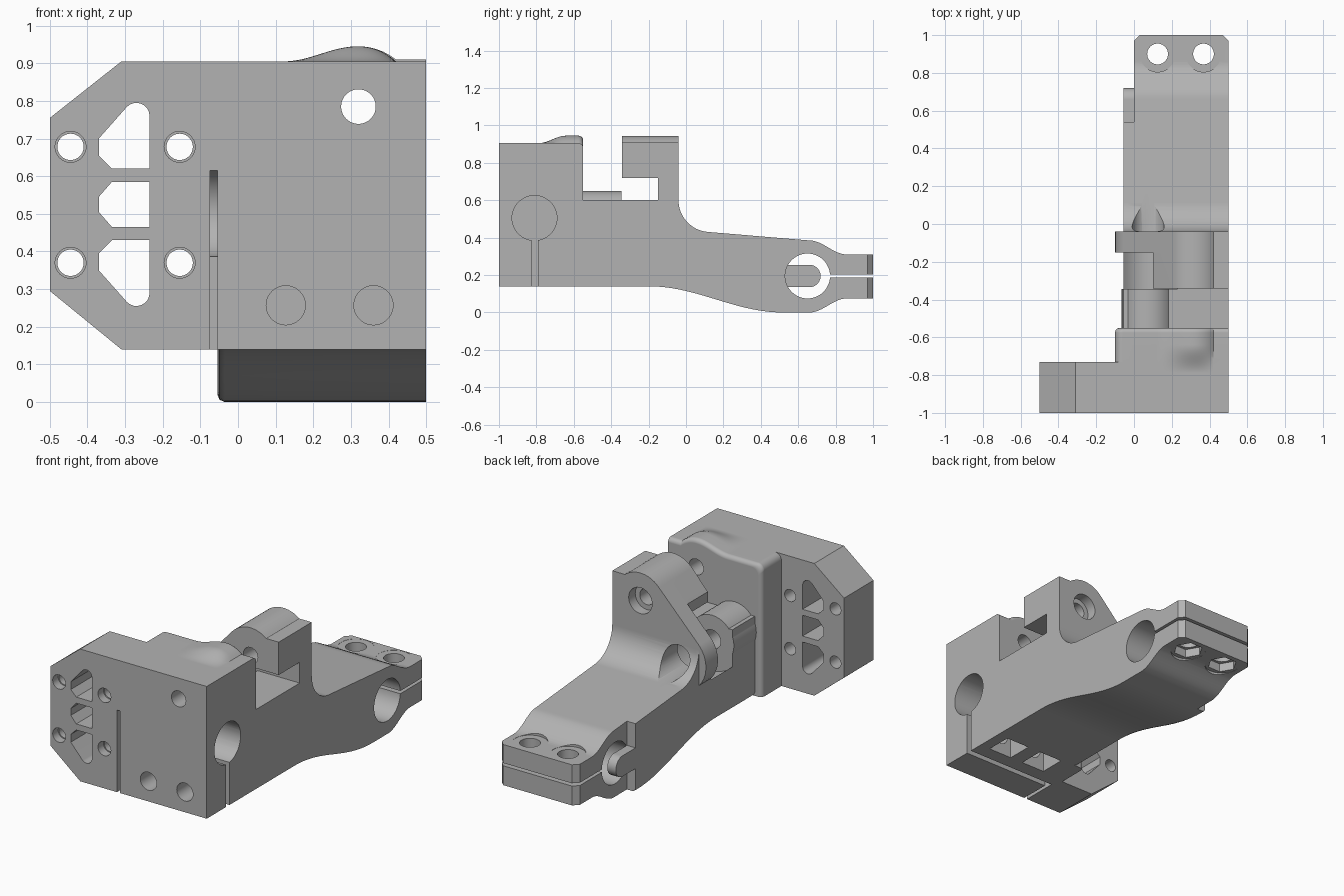
import bpy, bmesh
from math import sin, cos, pi, radians, sqrt

old = bpy.data.objects.get("Cube")
if old:
    bpy.data.objects.remove(old, do_unlink=True)

grey = bpy.data.materials.new("machined_grey")
grey.use_nodes = True
grey.diffuse_color = (0.45, 0.45, 0.45, 1)
grey.node_tree.nodes["Principled BSDF"].inputs["Base Color"].default_value = (0.45, 0.45, 0.45, 1)

PLACE = {"x": lambda a, b, t: (t, a, b),
         "y": lambda a, b, t: (a, t, b),
         "z": lambda a, b, t: (a, b, t)}


def loft(name, axis, sections):
    """Solid through matching 2D outlines: sections = [(position, points), ...]"""
    bm = bmesh.new()
    rings = [[bm.verts.new(PLACE[axis](a, b, t)) for a, b in pts] for t, pts in sections]
    for r, s in zip(rings, rings[1:]):
        for i in range(len(r)):
            j = (i + 1) % len(r)
            bm.faces.new((r[i], r[j], s[j], s[i]))
    bm.faces.new(rings[0])
    bm.faces.new(rings[-1])
    bmesh.ops.recalc_face_normals(bm, faces=bm.faces)
    mesh = bpy.data.meshes.new(name)
    bm.to_mesh(mesh)
    bm.free()
    mesh.materials.append(grey)
    ob = bpy.data.objects.new(name, mesh)
    bpy.context.collection.objects.link(ob)
    return ob


def prism(name, axis, pts, lo, hi):
    return loft(name, axis, [(lo, pts), (hi, pts)])


def arc(cx, cy, r, start, end, n=12):
    return [(cx + r * cos(radians(start + (end - start) * i / n)),
             cy + r * sin(radians(start + (end - start) * i / n))) for i in range(n + 1)]


def ease(p, q, n=12):
    """S-shaped run of points from p to q"""
    return [(p[0] + (q[0] - p[0]) * i / n,
             p[1] + (q[1] - p[1]) * (1 - cos(pi * i / n)) / 2) for i in range(n + 1)]


def rod(axis, a, b, r, lo, hi, n=40):
    return prism("rod", axis, arc(a, b, r, 0, 360, n)[:-1], lo, hi)


def box(x0, x1, y0, y1, z0, z1):
    return prism("box", "z", [(x0, y0), (x1, y0), (x1, y1), (x0, y1)], z0, z1)


def combine(target, tool, operation):
    mod = target.modifiers.new("combine", "BOOLEAN")
    mod.operation, mod.solver, mod.object = operation, "EXACT", tool
    bpy.context.view_layer.objects.active = target
    bpy.ops.object.modifier_apply(modifier=mod.name)
    bpy.data.objects.remove(tool, do_unlink=True)


def add(tool):
    combine(body, tool, "UNION")


def cut(tool):
    combine(body, tool, "DIFFERENCE")


EYE = (0.32, 0.785)      # upper bolt axis
PIVOT = (0.075, 0.51)    # lower pivot axis
BORE = (-0.81, 0.505)    # large cross bore
END = (0.65, 0.195)      # bore near the arm tip

# Arm: side profile, with a rounded lower edge on the -x side
under = [(-0.95, 0.14)] + ease((-0.2, 0.14), (0.52, 0), 18) + ease((0.66, 0), (0.86, 0.075))
upper = [(1, 0.075), (1, 0.31)] + ease((0.86, 0.31), (0.66, 0.385)) \
    + arc(0.13, 0.6, 0.17, 265, 180) + [(-0.95, 0.6)]


def arm_section(lift):
    return [(y, z + lift) for y, z in under] + upper


body = loft("clamp_arm_body", "x", [(-0.055, arm_section(0.02)), (-0.049, arm_section(0.006)),
                                    (-0.035, arm_section(0)), (0.5, arm_section(0))])
cut(box(-0.2, 0, 0.54, 1.2, -0.2, 0.6))

# Pivot hump, then the gap between it and the flange
add(rod("y", PIVOT[0], PIVOT[1], 0.14, -0.6, -0.345))
cut(rod("y", PIVOT[0], PIVOT[1], 0.18, -0.345, -0.15))

# Upright flange and the boss that overhangs the gap
crest = [(0.5, 0.91), (0.42, 0.91)] + arc(*EYE, 0.16, 51, 138)
add(prism("flange", "y", [(0.5, 0.4)] + crest + arc(*PIVOT, 0.175, 138, 270), -0.15, -0.04))
add(prism("boss", "y", [(0.5, 0.72)] + crest + [(0.1, 0.78), (0.1, 0.72)], -0.342, -0.1))


# Clamp block: outline with a swelling crest and a rounded rear rim
def block_section(height, inset):
    pts = [(0.5, 0.14), (0.5, 0.905 - inset)]
    for i in range(25):
        x = 0.42 - 0.3 * i / 24
        if x > 0.32:
            h = sqrt(0.16 ** 2 - (x - 0.32) ** 2) - 0.125
        else:
            h = 0.035 * (1 + cos(pi * (0.32 - x) / 0.2)) / 2
        pts.append((x, 0.905 - inset + height * max(h, 0) * 1.15))
    pts += arc(-0.06 + inset, 0.865 - inset, 0.04, 90, 180, 8)
    return pts + [(-0.1 + inset, 0.14)]


slices = [(y, block_section(h, 0)) for y, h in ease((-0.79, 0), (-0.64, 1), 10)]
slices += [(-0.575 + 0.025 * sin(a), block_section(1, 0.025 * (1 - cos(a))))
           for a in [pi / 2 * i / 6 for i in range(7)]]
add(loft("block", "y", slices))

# Front mounting plate with cut corners
add(prism("plate", "y", [(0.5, 0.14), (0.5, 0.905), (-0.31, 0.905), (-0.5, 0.755),
                         (-0.5, 0.295), (-0.31, 0.14)], -1, -0.73))

# Plate windows: a middle one and a mirrored pair
MID = 0.525
window = [(-0.37, 0.655), (-0.37, 0.7)] + arc(-0.27, 0.76, 0.035, 135, 0, 8) \
    + [(-0.235, 0.62), (-0.335, 0.62)]
cut(prism("window", "y", window, -1.1, -0.6))
cut(prism("window", "y", [(x, 2 * MID - z) for x, z in window], -1.1, -0.6))
cut(prism("window", "y", [(-0.37, 0.545), (-0.335, 0.585), (-0.235, 0.585), (-0.235, 0.465),
                          (-0.335, 0.465), (-0.37, 0.505)], -1.1, -0.6))

# Plate bolt holes with shallow counterbores
for x in (-0.445, -0.155):
    for z in (0.37, 0.678):
        cut(rod("y", x, z, 0.035, -1.1, -0.6))
        cut(rod("y", x, z, 0.041, -1.1, -0.95))

# Cross bore with its two clamping slits
cut(rod("x", BORE[0], BORE[1], 0.12, -0.075, 0.6, 48))
cut(box(-0.075, 0.6, -0.825, -0.792, 0.1, 0.45))
cut(box(-0.075, -0.055, -1.1, -0.792, 0.1, 0.615))

# Clamping screws and their nut pockets
for x in (0.127, 0.36):
    cut(rod("y", x, 0.257, 0.052, -1.1, -0.6))
    cut(box(x - 0.075, x + 0.075, -0.71, -0.56, 0.05, 0.33))

# Upper bolt line and pivot hole
cut(rod("y", EYE[0], EYE[1], 0.046, -1.1, 0.1))
cut(rod("y", EYE[0], EYE[1], 0.075, -0.1, 0.1))
cut(rod("y", PIVOT[0], PIVOT[1], 0.055, -0.52, -0.1))
cut(rod("y", PIVOT[0], PIVOT[1], 0.085, -0.2, 0.2))

# Arm tip: bore, slit, screw seats, hex nut seats and trimmed corners
cut(rod("x", END[0], END[1], 0.12, -0.2, 0.6, 48))
cut(box(-0.2, 0.6, 0.72, 1.1, 0.187, 0.203))
for x in (0.125, 0.368):
    cut(rod("z", x, 0.9, 0.055, -0.2, 0.6))
    cut(rod("z", x, 0.9, 0.095, 0.309, 0.6))
    cut(rod("z", x, 0.9, 0.095, -0.2, 0.076))
    cut(rod("z", x, 0.9, 0.08, -0.2, 0.125, 6))
for x, d in ((0, 1), (0.5, -1)):
    cut(prism("corner", "z", [(x - 0.01 * d, 0.96), (x + 0.04 * d, 1.01), (x - 0.01 * d, 1.01)],
              -0.2, 0.6))

# Stop tongue reaching across the tip bore
tongue = [(0.48, 0.135)] + arc(0.66, 0.195, 0.06, -90, 90) + [(0.48, 0.255)]
add(prism("tongue", "x", tongue, -0.055, 0))

# Smooth curved faces, keep machined edges crisp
bpy.ops.object.select_all(action="DESELECT")
body.select_set(True)
bpy.context.view_layer.objects.active = body
bpy.ops.object.shade_smooth_by_angle(angle=radians(25))
weighted = body.modifiers.new("even_shading", "WEIGHTED_NORMAL")
weighted.keep_sharp = True
